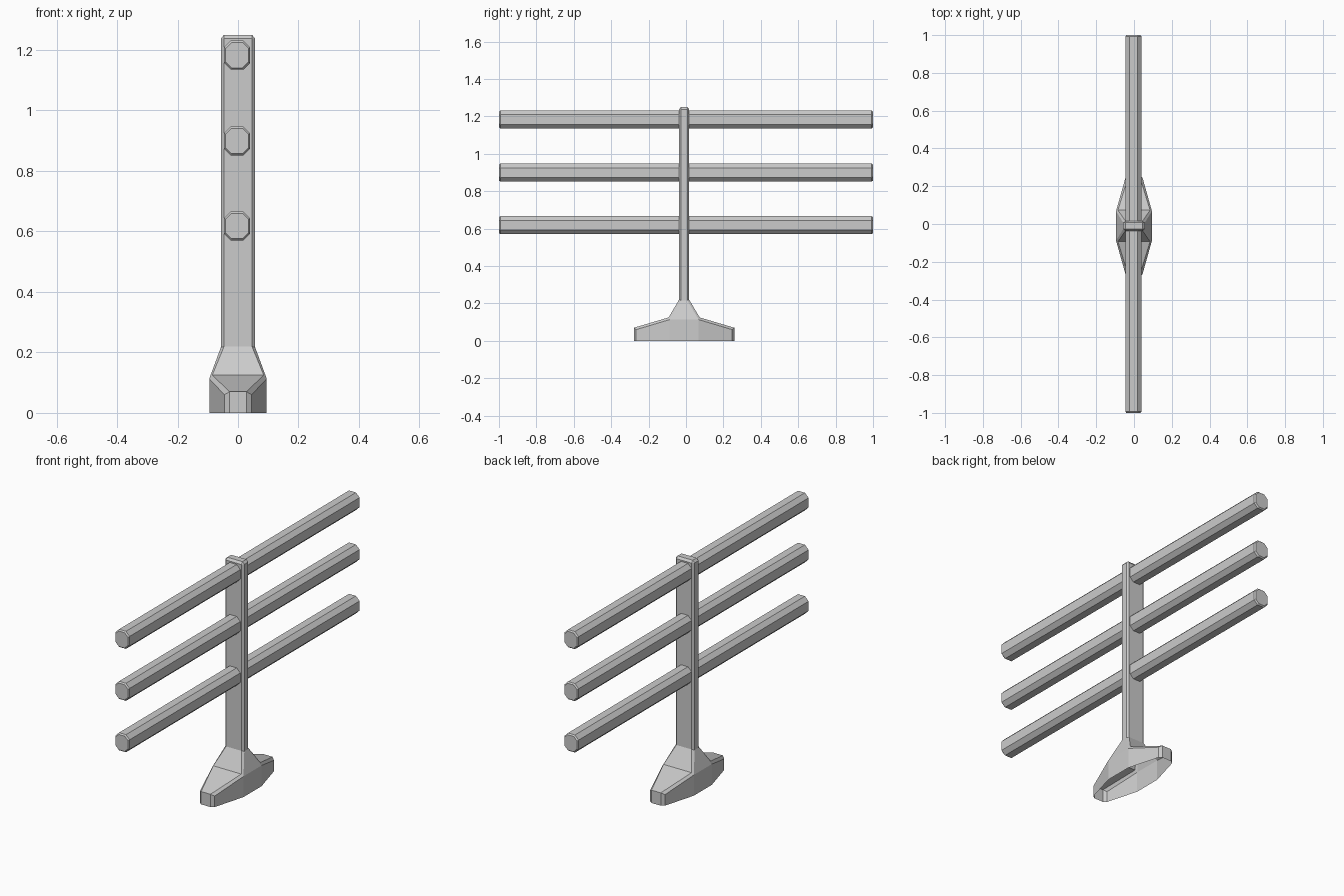
import bpy
import bmesh

cube = bpy.data.objects.get("Cube")
if cube:
    bpy.data.objects.remove(cube, do_unlink=True)

GREY = (0.6, 0.6, 0.6, 1)
grey = bpy.data.materials.new("Light grey")
grey.use_nodes = True
grey.diffuse_color = GREY
grey.node_tree.nodes["Principled BSDF"].inputs["Base Color"].default_value = GREY


def finish(name, bm, location):
    bmesh.ops.remove_doubles(bm, verts=bm.verts, dist=0.0005)
    bmesh.ops.recalc_face_normals(bm, faces=bm.faces)
    mesh = bpy.data.meshes.new(name)
    bm.to_mesh(mesh)
    bm.free()
    mesh.materials.append(grey)
    obj = bpy.data.objects.new(name, mesh)
    obj.location = location
    bpy.context.collection.objects.link(obj)
    return obj


# Post and foot: outline stations from the foot end up to the post top.
# Each is (outer y, outer z, strip half width, side y, side z, side half width)
stations = [
    (0.268, 0.0, 0.028, 0.256, 0.0, 0.045),
    (0.268, 0.07, 0.028, 0.256, 0.06, 0.045),
    (0.083, 0.125, 0.085, 0.078, 0.113, 0.095),
    (0.027, 0.22, 0.046, 0.017, 0.216, 0.057),
    (0.027, 1.238, 0.046, 0.017, 1.238, 0.057),
    (0.017, 1.25, 0.046, 0.017, 1.238, 0.057),
]


def add_face(bm, points):
    bm.faces.new([bm.verts.new(p) for p in points])


def build_post():
    bm = bmesh.new()
    path = [(1, s) for s in stations] + [(-1, s) for s in reversed(stations)]
    # Outer strip with a chamfer on each edge
    for (d, a), (e, b) in zip(path, path[1:]):
        add_face(bm, [(-a[2], d * a[0], a[1]), (a[2], d * a[0], a[1]),
                      (b[2], e * b[0], b[1]), (-b[2], e * b[0], b[1])])
        for s in (-1, 1):
            corners = [(s * a[2], d * a[0], a[1]), (s * a[5], d * a[3], a[4]),
                       (s * b[5], e * b[3], b[4]), (s * b[2], e * b[0], b[1])]
            unique = list(dict.fromkeys(corners))
            if len(unique) > 2:
                add_face(bm, unique)
    # Side panels; the foot is open underneath
    foot, end, shoulder, neck, top = stations[:5]
    for s in (-1, 1):
        def side(st, d, z=None):
            return (s * st[5], d * st[3], st[4] if z is None else z)
        for d in (-1, 1):
            add_face(bm, [side(foot, d), side(end, d),
                          side(shoulder, d), side(shoulder, d, 0)])
        add_face(bm, [side(shoulder, -1, 0), side(shoulder, 1, 0),
                      side(shoulder, 1), side(shoulder, -1)])
        for a, b in ((shoulder, neck), (neck, top)):
            add_face(bm, [side(a, -1), side(a, 1), side(b, 1), side(b, -1)])
    return finish("post_and_foot", bm, (0, -0.01, 0))


# Rails: long bars with cut corners and slightly bevelled ends
def octagon(bm, y, half_x, half_z, cut):
    quarter = [(half_x, half_z - cut), (half_x - cut, half_z)]
    ring = quarter + [(-x, z) for x, z in reversed(quarter)]
    ring += [(-x, -z) for x, z in ring]
    return [bm.verts.new((x, y, z)) for x, z in ring]


def build_rail(name, z):
    bm = bmesh.new()
    rings = [octagon(bm, -1, 0.038, 0.042, 0.02),
             octagon(bm, -0.993, 0.043, 0.048, 0.022),
             octagon(bm, 0.993, 0.043, 0.048, 0.022),
             octagon(bm, 1, 0.038, 0.042, 0.02)]
    for a, b in zip(rings, rings[1:]):
        for i in range(8):
            j = (i + 1) % 8
            bm.faces.new((a[i], a[j], b[j], b[i]))
    bm.faces.new(rings[0])
    bm.faces.new(rings[-1])
    return finish(name, bm, (-0.003, 0, z))


build_post()
for label, height in (("lower", 0.618), ("middle", 0.899), ("upper", 1.183)):
    build_rail(label + "_rail", height)
